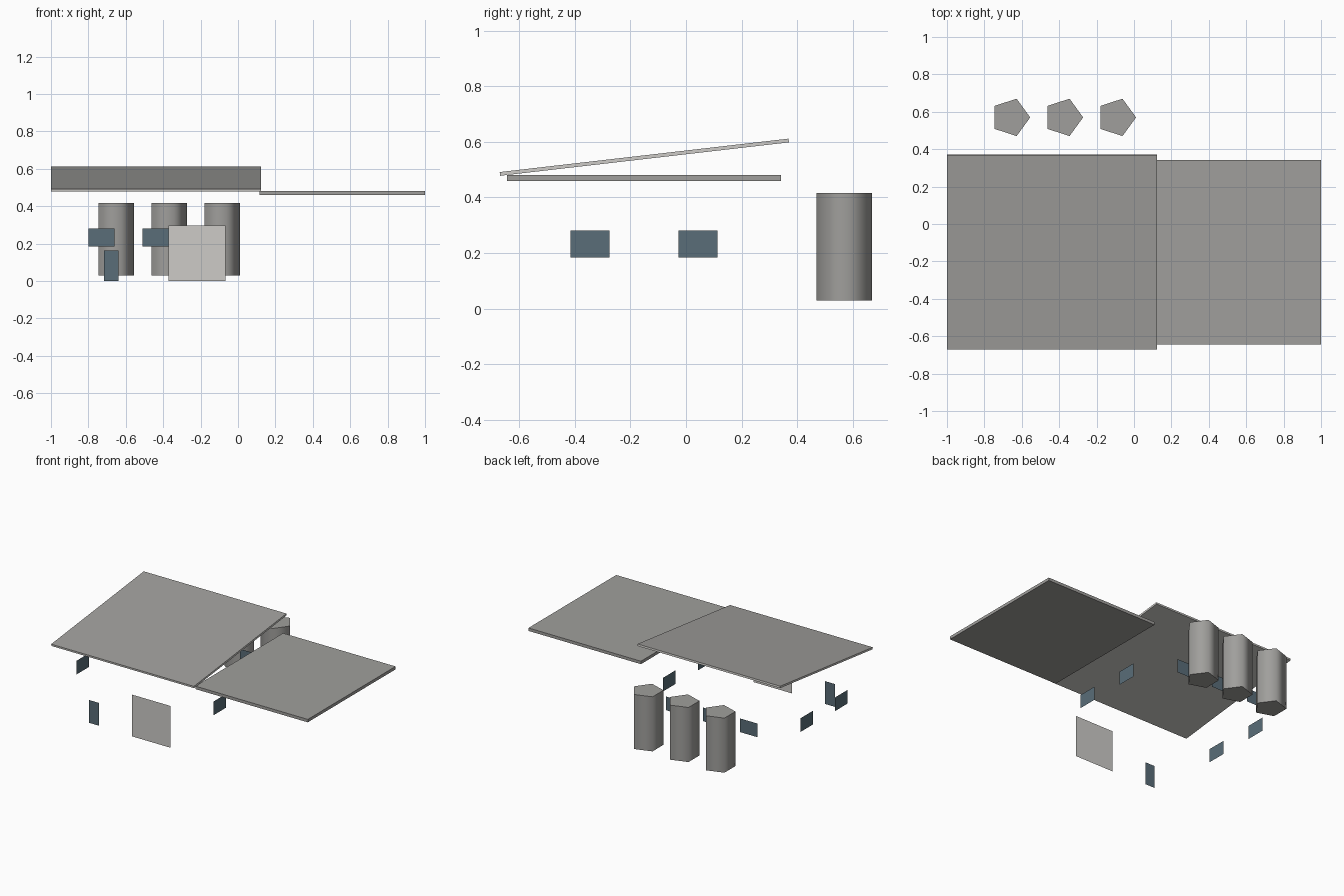
import bpy
from math import radians, pi

cube = bpy.data.objects.get("Cube")
if cube:
    bpy.data.objects.remove(cube, do_unlink=True)


def material(name, colour):
    mat = bpy.data.materials.new(name)
    mat.use_nodes = True
    mat.diffuse_color = (*colour, 1)
    mat.node_tree.nodes["Principled BSDF"].inputs["Base Color"].default_value = (*colour, 1)
    return mat


light_grey = material("light grey wall", (0.61, 0.60, 0.575))
mid_grey = material("mid grey metal", (0.352, 0.347, 0.333))
glass = material("slate blue glass", (0.10, 0.153, 0.188))


def finish(name, *mats):
    obj = bpy.context.object
    obj.name = obj.data.name = name
    for mat in mats:
        obj.data.materials.append(mat)
    return obj


def slab(name, size, centre, tilt, *mats):
    bpy.ops.mesh.primitive_cube_add(size=1, location=centre, rotation=(tilt, 0, 0))
    obj = finish(name, *mats)
    obj.scale = size
    return obj


def panel(name, centre, width, height, turn, mat):
    """Upright sheet, facing the front when turn is zero."""
    bpy.ops.mesh.primitive_plane_add(size=1, location=centre, rotation=(pi / 2, 0, turn))
    finish(name, mat).scale = (width, height, 1)


# Sloping main roof: metal on top, light edges and underside
main_roof = slab("main_roof", (1.123, 1.047, 0.0135), (-0.4385, -0.15, 0.545),
                 radians(6.6), light_grey, mid_grey)
for face in main_roof.data.polygons:
    face.material_index = int(face.normal.z > 0.5)

# Flat roof beside it
slab("side_roof", (0.885, 0.986, 0.021), (0.5575, -0.151, 0.4705), 0, mid_grey)

# Row of five-sided tanks behind
for i in range(3):
    bpy.ops.mesh.primitive_cylinder_add(
        vertices=5, radius=0.105, depth=0.388,
        location=(-0.66 + 0.283 * i, 0.57, 0.223), rotation=(0, 0, -pi / 2))
    finish(f"tank_{i + 1}", mid_grey)
    bpy.ops.object.shade_smooth_by_angle(angle=radians(80))

# Front doors
panel("large_door", (-0.22, -0.66, 0.148), 0.305, 0.297, 0, light_grey)
panel("small_door", (-0.678, -0.65, 0.081), 0.076, 0.162, 0, glass)

# Rear windows
for i in range(3):
    panel(f"rear_window_{i + 1}", (-0.73 + 0.29 * i, 0.338, 0.232), 0.14, 0.097, pi, glass)

# Two windows on each side wall
for side, x, turn in (("right", -0.98, -pi / 2), ("left", 0.10, pi / 2)):
    for i, y in enumerate((-0.346, 0.043)):
        panel(f"{side}_window_{i + 1}", (x, y, 0.232), 0.14, 0.097, turn, glass)
